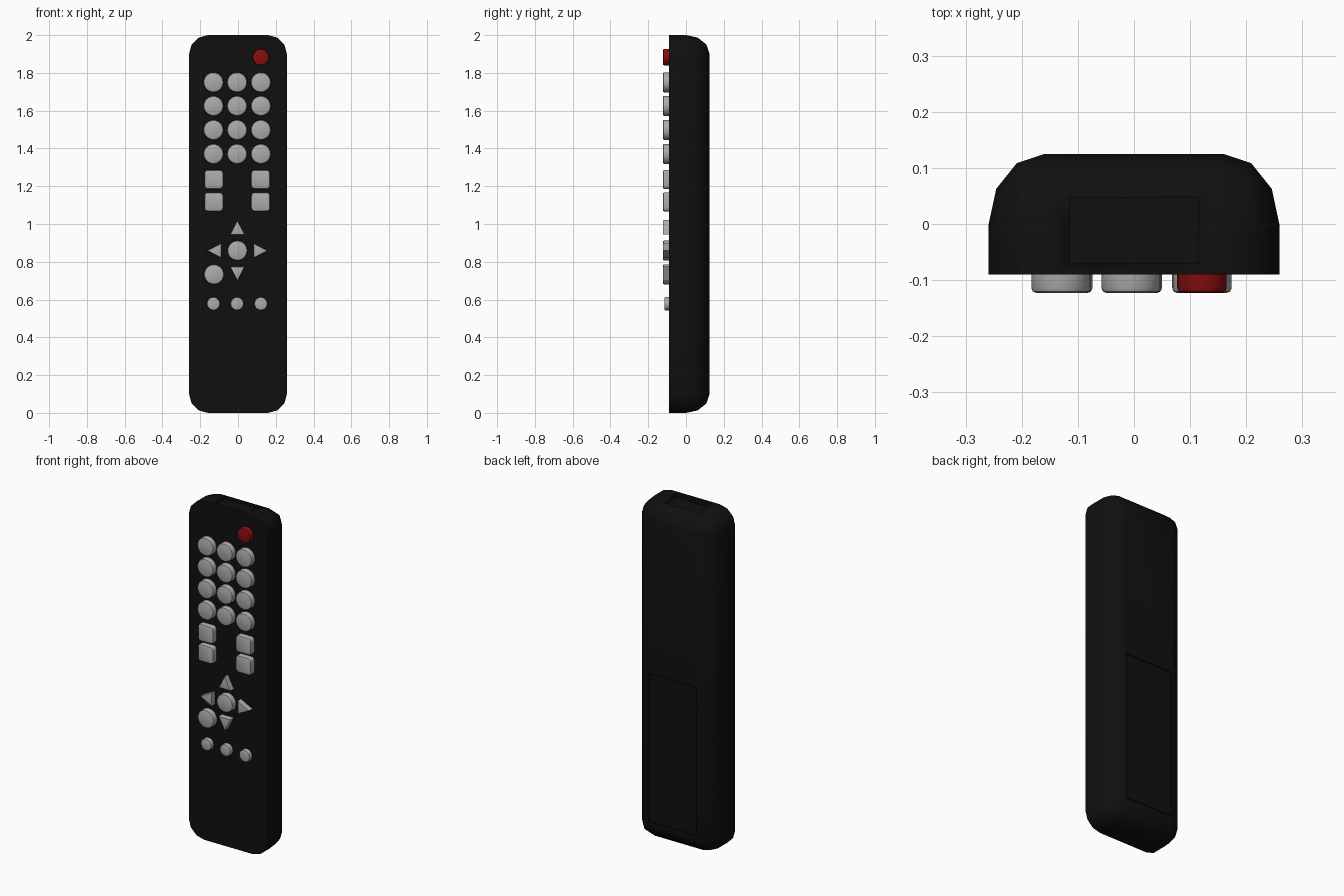
import bpy, bmesh, math
from mathutils import Vector

if "Cube" in bpy.data.objects:
    bpy.data.objects.remove(bpy.data.objects["Cube"])


def material(name, rgb):
    m = bpy.data.materials.new(name)
    m.diffuse_color = (*rgb, 1)
    m.use_nodes = True
    m.node_tree.nodes["Principled BSDF"].inputs["Base Color"].default_value = m.diffuse_color
    return m


BLACK = material("black plastic", (0.005, 0.005, 0.005))
GREY = material("grey rubber", (0.41, 0.41, 0.41))
RED = material("red rubber", (0.25, 0.004, 0.004))
FRONT, BACK = -0.09, 0.125


def finish(bm, name, mat, smooth=40):
    bmesh.ops.recalc_face_normals(bm, faces=bm.faces)
    me = bpy.data.meshes.new(name)
    bm.to_mesh(me)
    bm.free()
    ob = bpy.data.objects.new(name, me)
    bpy.context.collection.objects.link(ob)
    me.materials.append(mat)
    me.shade_smooth()
    me.set_sharp_from_angle(angle=math.radians(smooth))
    return ob


def box(name, lo, hi, mat):
    bm = bmesh.new()
    bmesh.ops.create_cube(bm, size=1)
    lo, hi = Vector(lo), Vector(hi)
    for v in bm.verts:
        v.co = Vector([a + (b - a) * (c + 0.5) for a, b, c in zip(lo, hi, v.co)])
    return finish(bm, name, mat)


def button(name, outline, mat=GREY, height=0.033, bevel=0.009):
    """Extrude an x-z outline out of the front face and round its outer rim."""
    bm = bmesh.new()
    base = bm.faces.new([bm.verts.new((x, FRONT + 0.005, z)) for x, z in outline])
    new = bmesh.ops.extrude_face_region(bm, geom=[base])["geom"]
    for v in new:
        if isinstance(v, bmesh.types.BMVert):
            v.co.y = FRONT - height
    rim = [e for e in bm.edges if all(v.co.y < FRONT - height + 1e-5 for v in e.verts)]
    bmesh.ops.recalc_face_normals(bm, faces=bm.faces)
    bmesh.ops.bevel(bm, geom=rim, offset=bevel, segments=2, profile=0.5, affect='EDGES')
    return finish(bm, name, mat)


def circle(x, z, r, n=24):
    return [(x + r * math.cos(2 * math.pi * i / n), z + r * math.sin(2 * math.pi * i / n))
            for i in range(n)]


def rounded_square(x, z, half, r=0.017):
    pts = []
    for k, (sx, sz) in enumerate([(1, 1), (-1, 1), (-1, -1), (1, -1)]):
        for i in range(4):
            a = math.radians(90 * k + 30 * i)
            pts.append((x + sx * (half - r) + r * math.cos(a),
                        z + sz * (half - r) + r * math.sin(a)))
    return pts


# Body: slab with rounded corners and rounded back edges, sharp front rim
bm = bmesh.new()
bmesh.ops.create_cube(bm, size=1)
for v in bm.verts:
    v.co = (v.co.x * 0.518, v.co.y * (BACK - FRONT) / 1.25, v.co.z * 2 + 1)
edges = [e for e in bm.edges
         if abs(e.verts[0].co.y - e.verts[1].co.y) > 0.01 or all(v.co.y > 0 for v in e.verts)]
bmesh.ops.bevel(bm, geom=edges, offset=0.1, segments=3, profile=0.5, affect='EDGES')
for v in bm.verts:
    v.co.y = v.co.y * 1.25 + (BACK + FRONT) / 2
body = finish(bm, "body", BLACK)

# Recesses for the battery cover and the signal window
cutters = [box("battery_cutter", (-0.155, BACK - 0.012, 0.12), (0.155, BACK + 0.05, 1.0), BLACK),
           box("window_cutter", (-0.115, -0.07, 1.975), (0.115, 0.047, 2.05), BLACK)]
for c in cutters:
    c.hide_render = True
    c.hide_viewport = True
    c.display_type = 'WIRE'
    mod = body.modifiers.new(c.name, 'BOOLEAN')
    mod.operation = 'DIFFERENCE'
    mod.solver = 'EXACT'
    mod.object = c
box("battery_cover", (-0.151, BACK - 0.02, 0.124), (0.151, BACK - 0.001, 0.996), BLACK)

# Power button and number pad
COLS = (-0.13, -0.005, 0.121)
button("power_button", circle(COLS[2], 1.883, 0.044), RED)
for z in (1.75, 1.625, 1.498, 1.371):
    for x in COLS:
        button("number_button", circle(x, z, 0.053))

# Square rocker buttons
for x in (-0.128, 0.12):
    for z in (1.236, 1.117):
        button("square_button", rounded_square(x, z, 0.05))

# Direction pad: four arrows around a round centre
cx, cz = -0.003, 0.859
button("select_button", circle(cx, cz, 0.053))
for k in range(4):
    a = k * math.pi / 2
    c, s = math.cos(a), math.sin(a)
    button("arrow_button", [(cx + c * u - s * w, cz + s * u + c * w)
                            for u, w in ((0.085, -0.039), (0.161, 0), (0.085, 0.039))],
           bevel=0.005)

# Return button and the row of small buttons
button("return_button", circle(-0.127, 0.733, 0.053))
for x in COLS:
    button("small_button", circle(x, 0.578, 0.035), height=0.025, bevel=0.006)
